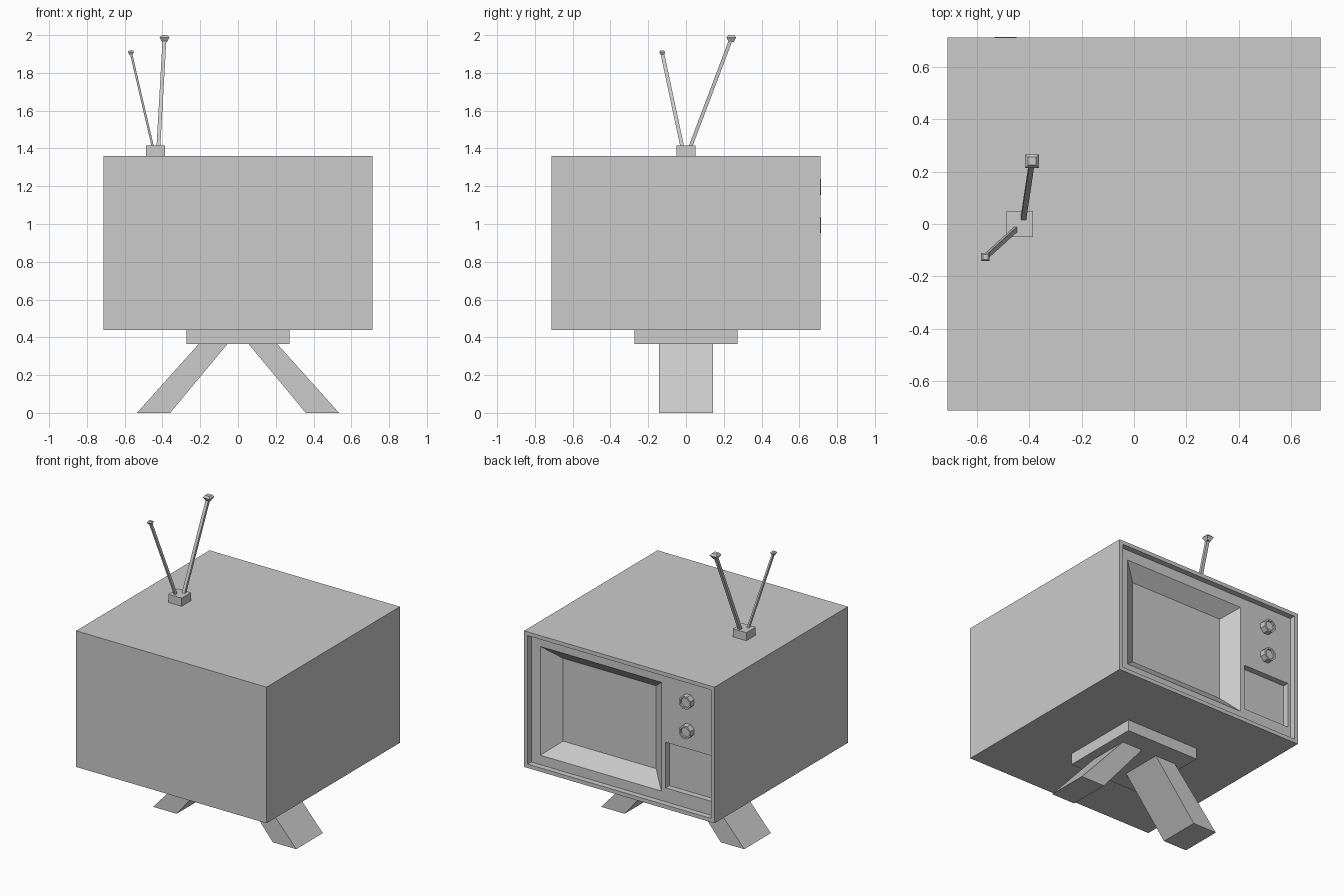
import bpy, bmesh, math

if "Cube" in bpy.data.objects:
    bpy.data.objects.remove(bpy.data.objects["Cube"])


def loft(name, rings):
    """Closed solid through a list of rings with equal point counts."""
    bm = bmesh.new()
    loops = [[bm.verts.new(p) for p in ring] for ring in rings]
    n = len(rings[0])
    for a, b in zip(loops, loops[1:]):
        for i in range(n):
            j = (i + 1) % n
            bm.faces.new((a[i], a[j], b[j], b[i]))
    bm.faces.new(loops[0])
    bm.faces.new(loops[-1])
    bmesh.ops.recalc_face_normals(bm, faces=bm.faces)
    me = bpy.data.meshes.new(name)
    bm.to_mesh(me)
    bm.free()
    ob = bpy.data.objects.new(name, me)
    bpy.context.collection.objects.link(ob)
    return ob


def rect_y(x0, x1, z0, z1, y):
    return [(x0, y, z0), (x1, y, z0), (x1, y, z1), (x0, y, z1)]


def rect_z(cx, cy, hx, hy, z):
    return [(cx - hx, cy - hy, z), (cx + hx, cy - hy, z),
            (cx + hx, cy + hy, z), (cx - hx, cy + hy, z)]


def cut(target, cutter):
    cutter.hide_render = True
    mod = target.modifiers.new("cut", 'BOOLEAN')
    mod.operation = 'DIFFERENCE'
    mod.solver = 'EXACT'
    mod.object = cutter
    bpy.context.view_layer.objects.active = target
    bpy.ops.object.modifier_apply(modifier=mod.name)
    bpy.data.objects.remove(cutter)


# Cabinet, with the screen side on +y
S, PANEL = 0.712, 0.674
cabinet = loft("cabinet", [rect_y(-S, S, 0.44, 1.36, y) for y in (-S, S)])

# Recessed control panel, tapered screen well and speaker pocket
cut(cabinet, loft("panel_cutter",
    [rect_y(-0.685, 0.685, 0.466, 1.334, y) for y in (PANEL, 0.8)]))
screen_open = (-0.287, 0.617, 0.53, 1.265)
cut(cabinet, loft("screen_cutter", [
    rect_y(*screen_open, 0.8), rect_y(*screen_open, PANEL),
    rect_y(-0.19, 0.506, 0.623, 1.183, 0.59)]))
cut(cabinet, loft("speaker_cutter",
    [rect_y(-0.665, -0.32, 0.56, 0.868, y) for y in (0.634, 0.8)]))


# Octagonal dials with a shallow dished face
def octagon(z, r, y):
    return [(-0.49 + r * math.cos(math.pi * (i + .5) / 4), y,
             z + r * math.sin(math.pi * (i + .5) / 4)) for i in range(8)]


for name, z in (("upper_dial", 1.195), ("lower_dial", 0.995)):
    loft(name, [octagon(z, 0.046, PANEL - 0.005), octagon(z, 0.046, 0.714),
                octagon(z, 0.034, 0.714), octagon(z, 0.032, 0.704)])

# Stand plate and splayed legs
loft("stand_plate", [rect_z(0, 0, 0.272, 0.272, z) for z in (0.365, 0.44)])
for name, s in (("left_leg", -1), ("right_leg", 1)):
    loft(name, [rect_z(s * 0.447, 0, 0.088, 0.142, 0),
                rect_z(s * 0.13, 0, 0.076, 0.142, 0.367)])

# Aerial base, two rods and faceted tips
loft("aerial_base", [rect_z(-0.436, 0, 0.05, 0.05, z) for z in (1.36, 1.415)])


def aerial(name, foot, top, hx, hy, tip):
    loft(name + "_rod", [rect_z(foot[0], foot[1], hx, hy, foot[2]),
                         rect_z(top[0], top[1], hx, hy, top[2])])
    x, y, z = top
    loft(name + "_tip", [rect_z(x, y, tip * .45, tip * .45, z - tip * .75),
                         rect_z(x, y, tip, tip, z + tip * .2),
                         rect_z(x, y, tip * .6, tip * .6, z + tip * .7)])


aerial("long_aerial", (-0.422, 0.02, 1.40), (-0.389, 0.24, 1.982), 0.010, 0.010, 0.026)
aerial("short_aerial", (-0.449, -0.018, 1.40), (-0.567, -0.126, 1.907), 0.006, 0.010, 0.016)
